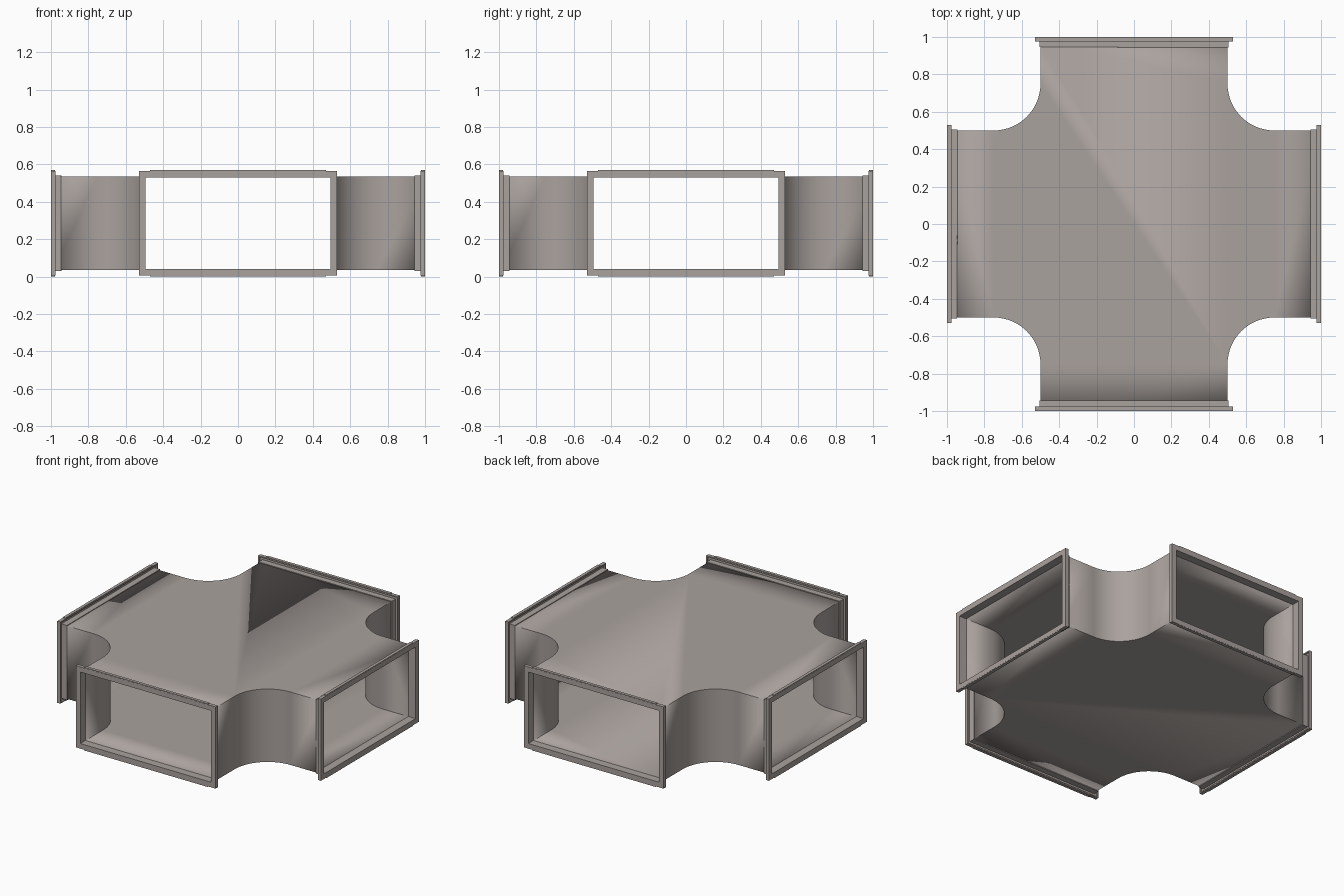
import bpy, bmesh, math
from mathutils import Matrix, Vector

if "Cube" in bpy.data.objects:
    bpy.data.objects.remove(bpy.data.objects["Cube"])

W, H, ZC = 0.5, 0.25, 0.285   # duct half width, half height, centre height

steel = bpy.data.materials.new("warm grey sheet metal")
steel.diffuse_color = (0.40, 0.36, 0.34, 1)
steel.use_nodes = True
steel.node_tree.nodes["Principled BSDF"].inputs["Base Color"].default_value = steel.diffuse_color


def finish(name, bm):
    me = bpy.data.meshes.new(name)
    bm.to_mesh(me)
    bm.free()
    me.materials.append(steel)
    ob = bpy.data.objects.new(name, me)
    bpy.context.collection.objects.link(ob)
    return ob


# Cross-shaped duct body: one quarter outline repeated four times
quarter = [(0.99, -W), (0.99, W)]
for i in range(17):
    a = math.radians(270 - 90 * i / 16)
    quarter.append((0.75 + 0.25 * math.cos(a), 0.75 + 0.25 * math.sin(a)))
outline = []
for k in range(4):
    rot = Matrix.Rotation(k * math.pi / 2, 2)
    outline += [rot @ Vector(p) for p in quarter]

bm = bmesh.new()
low = [bm.verts.new((p.x, p.y, ZC - H)) for p in outline]
top = [bm.verts.new((p.x, p.y, ZC + H)) for p in outline]
bm.faces.new(top)
bm.faces.new(low[::-1])
n = len(outline)
for i in range(n):
    if i % len(quarter) == 0:      # leave the four mouths open
        continue
    j = (i + 1) % n
    bm.faces.new((low[i], low[j], top[j], top[i]))
body = finish("duct_body", bm)
mod = body.modifiers.new("sheet thickness", 'SOLIDIFY')
mod.thickness = 0.004
mod.offset = -1
bpy.context.view_layer.objects.active = body
body.select_set(True)
bpy.ops.object.shade_smooth_by_angle(angle=math.radians(30))
body.select_set(False)

# Flange section: (offset outward from duct wall, distance from centre)
section = [(-0.005, 0.945), (-0.005, 1.0), (0.03, 1.0), (0.03, 0.976),
           (0.022, 0.976), (0.022, 0.986), (0.005, 0.986), (0.005, 0.945)]


def add_box(bm, lo, hi):
    lo, hi = Vector(lo), Vector(hi)
    m = Matrix.Translation((lo + hi) / 2) @ Matrix.Diagonal((*(hi - lo), 1))
    bmesh.ops.create_cube(bm, size=1, matrix=m)


def flange(name, k):
    bm = bmesh.new()
    # L-shaped frame swept round the mouth
    rings = []
    for sy, sz in ((-1, -1), (1, -1), (1, 1), (-1, 1)):
        rings.append([bm.verts.new((d, sy * (W + o), ZC + sz * (H + o)))
                      for o, d in section])
    m = len(section)
    for a in range(4):
        r, s = rings[a], rings[(a + 1) % 4]
        for i in range(m):
            j = (i + 1) % m
            bm.faces.new((r[i], r[j], s[j], s[i]))
    # Rolled edge rails on the long sides, stopping short of the corners
    for z0, z1 in ((0.0, 0.008), (0.562, 0.57)):
        add_box(bm, (0.978, -0.47, z0), (0.999, 0.47, z1))
    bmesh.ops.recalc_face_normals(bm, faces=bm.faces)
    bmesh.ops.rotate(bm, verts=bm.verts, cent=(0, 0, 0),
                     matrix=Matrix.Rotation(k * math.pi / 2, 3, 'Z'))
    finish(name, bm)


for k, side in enumerate(("right", "back", "left", "front")):
    flange(side + "_flange", k)
